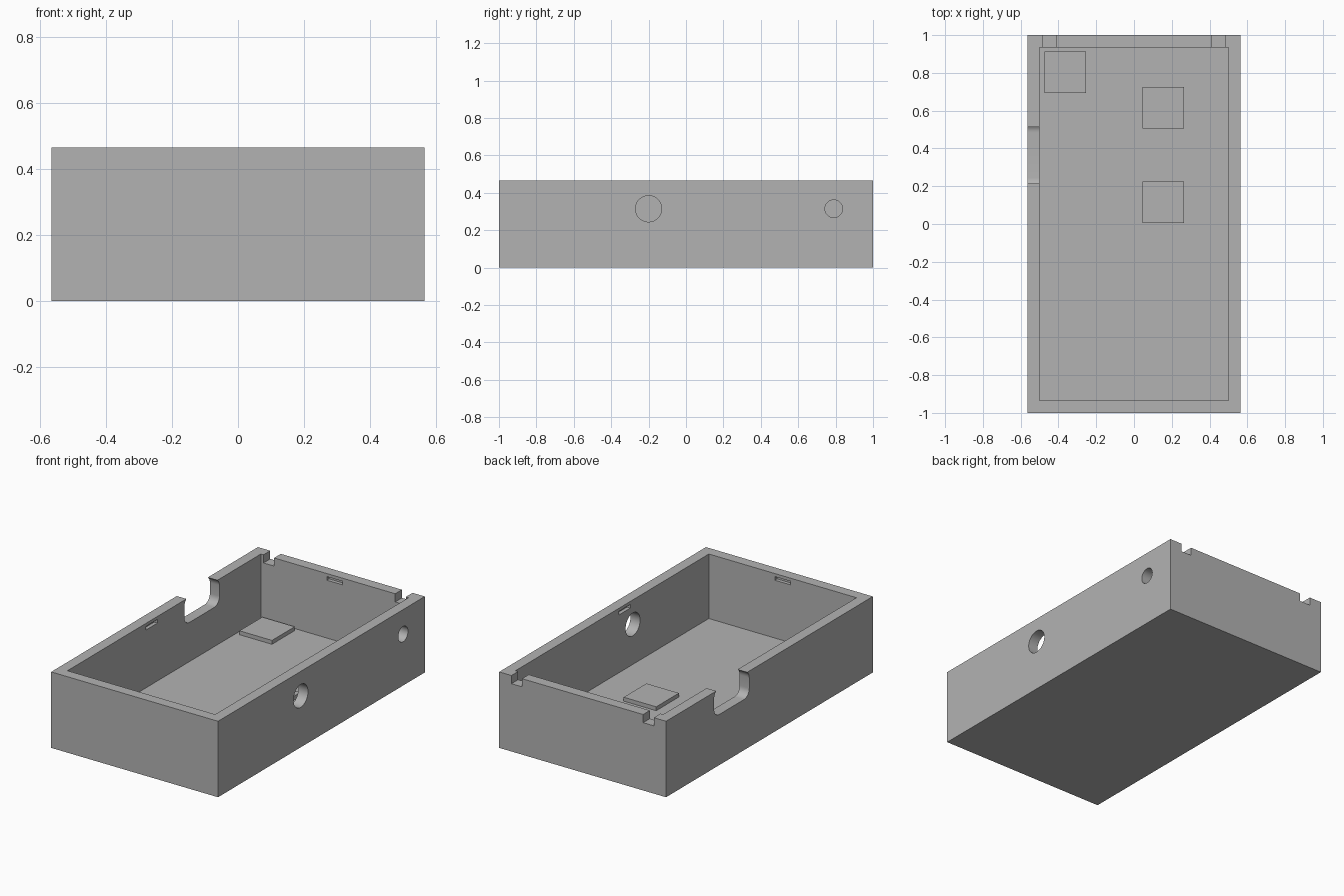
import bpy
import bmesh
from math import cos, sin, pi, radians

cube = bpy.data.objects.get("Cube")
if cube:
    bpy.data.objects.remove(cube, do_unlink=True)

# One plain grey plastic
grey = bpy.data.materials.new("grey plastic")
grey.use_nodes = True
colour = (0.45, 0.45, 0.45, 1)
grey.diffuse_color = colour
grey.node_tree.nodes["Principled BSDF"].inputs["Base Color"].default_value = colour

HALF_X, HALF_Y, TOP = 0.565, 1.0, 0.465
IN_X, IN_Y, FLOOR = 0.5, 0.935, 0.07


def make_object(name, bm):
    bmesh.ops.recalc_face_normals(bm, faces=bm.faces)
    mesh = bpy.data.meshes.new(name)
    bm.to_mesh(mesh)
    bm.free()
    mesh.materials.append(grey)
    obj = bpy.data.objects.new(name, mesh)
    bpy.context.collection.objects.link(obj)
    return obj


def box(name, x, y, z):
    """Box from its (min, max) range on each axis."""
    bm = bmesh.new()
    bmesh.ops.create_cube(bm, size=1)
    for v in bm.verts:
        for axis, (low, high) in enumerate((x, y, z)):
            v.co[axis] = high if v.co[axis] > 0 else low
    return make_object(name, bm)


def prism_x(name, outline, x):
    """Extrude a y-z outline between two x values."""
    bm = bmesh.new()
    face = bm.faces.new([bm.verts.new((x[0], y, z)) for y, z in outline])
    new = bmesh.ops.extrude_face_region(bm, geom=[face])["geom"]
    verts = [g for g in new if isinstance(g, bmesh.types.BMVert)]
    bmesh.ops.translate(bm, verts=verts, vec=(x[1] - x[0], 0, 0))
    return make_object(name, bm)


def arc(y, z, radius, start, end, steps):
    angles = [start + (end - start) * i / steps for i in range(steps + 1)]
    return [(y + radius * cos(a), z + radius * sin(a)) for a in angles]


def cut(target, cutter):
    mod = target.modifiers.new("cut", "BOOLEAN")
    mod.operation = "DIFFERENCE"
    mod.solver = "EXACT"
    mod.object = cutter
    cutter.hide_render = True
    bpy.context.view_layer.objects.active = target
    bpy.ops.object.modifier_apply(modifier=mod.name)
    bpy.data.objects.remove(cutter, do_unlink=True)


# Open tray
tray = box("tray", (-HALF_X, HALF_X), (-HALF_Y, HALF_Y), (0, TOP))
cut(tray, box("cavity", (-IN_X, IN_X), (-IN_Y, IN_Y), (FLOOR, 1)))

# Round holes through the left wall
for y, radius in ((-0.2, 0.07), (0.79, 0.047)):
    circle = arc(y, 0.315, radius, 0, 2 * pi, 48)[:-1]
    cut(tray, prism_x("round_hole", circle, (0.4, 0.7)))

# Rounded port in the right wall, open through the rim
r = 0.05
low_y, high_y, low_z, high_z = 0.195 + r, 0.535 - r, 0.31 + r, 0.475 - r
port = []
for i, (y, z) in enumerate(((high_y, high_z), (low_y, high_z),
                            (low_y, low_z), (high_y, low_z))):
    port += arc(y, z, r, i * pi / 2, (i + 1) * pi / 2, 8)
cut(tray, prism_x("port", port, (-0.7, -0.4)))

# Pry notches in the back rim
for side in (-1, 1):
    x = sorted((side * 0.41, side * 0.482))
    cut(tray, box("pry_notch", x, (0.9, 1.1), (TOP - 0.05, 0.6)))

# Snap slots recessed into the four inner walls
slot_z, depth = (0.424, 0.446), 0.022
for side in (-1, 1):
    y = sorted((side * 0.9, side * (IN_Y + depth)))
    cut(tray, box("snap_slot", (-0.053, 0.053), y, slot_z))
    x = sorted((side * 0.46, side * (IN_X + depth)))
    cut(tray, box("snap_slot", x, (-0.175, -0.065), slot_z))

# Square pads on the floor
for i, (x, y) in enumerate(((-0.365, 0.803), (0.155, 0.616), (0.155, 0.114))):
    box(f"floor_pad_{i + 1}", (x - 0.11, x + 0.11), (y - 0.11, y + 0.11),
        (FLOOR - 0.01, 0.094))

# Smooth the curved cuts and keep the edges crisp
bpy.ops.object.select_all(action="DESELECT")
tray.select_set(True)
bpy.context.view_layer.objects.active = tray
bpy.ops.object.shade_smooth_by_angle(angle=radians(30))
